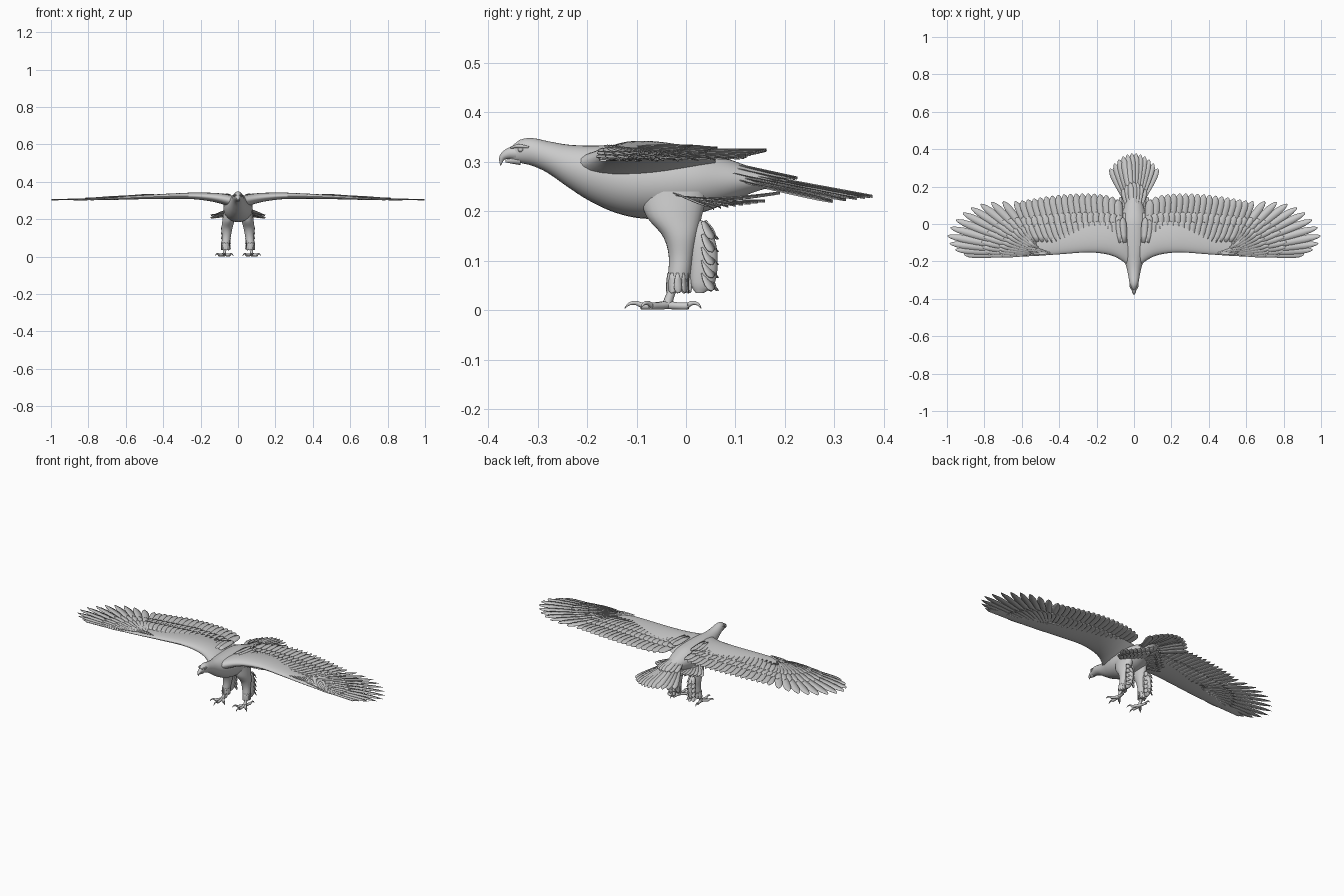
import bpy, bmesh, math
from math import sin, cos, pi
from mathutils import Vector

if "Cube" in bpy.data.objects:
    bpy.data.objects.remove(bpy.data.objects["Cube"])

grey = bpy.data.materials.new("plumage grey")
grey.use_nodes = True
GREY = (0.6, 0.6, 0.6, 1)
grey.diffuse_color = GREY
grey.node_tree.nodes["Principled BSDF"].inputs["Base Color"].default_value = GREY


def keyed(keys, t):
    """Smooth interpolation of rows (t, a, b, ...) at t."""
    t = min(max(t, keys[0][0]), keys[-1][0])
    i = max(k for k in range(len(keys) - 1) if keys[k][0] <= t)

    def slope(k, c):
        a, b = keys[max(k - 1, 0)], keys[min(k + 1, len(keys) - 1)]
        return (b[c] - a[c]) / (b[0] - a[0])
    p, q = keys[i], keys[i + 1]
    h = q[0] - p[0]
    u = (t - p[0]) / h
    return [(2*u**3 - 3*u*u + 1) * p[c] + (u**3 - 2*u*u + u) * h * slope(i, c)
            + (3*u*u - 2*u**3) * q[c] + (u**3 - u*u) * h * slope(i + 1, c)
            for c in range(1, len(p))]


def finish(name, bm, mirror=True, thick=0, angle=50):
    bmesh.ops.recalc_face_normals(bm, faces=bm.faces)
    mesh = bpy.data.meshes.new(name)
    bm.to_mesh(mesh)
    bm.free()
    ob = bpy.data.objects.new(name, mesh)
    bpy.context.collection.objects.link(ob)
    mesh.materials.append(grey)
    bpy.ops.object.select_all(action='DESELECT')
    ob.select_set(True)
    bpy.context.view_layer.objects.active = ob
    bpy.ops.object.shade_smooth_by_angle(angle=math.radians(angle))
    if thick:
        ob.modifiers.new("thickness", 'SOLIDIFY').thickness = thick
    if mirror:
        ob.modifiers.new("mirror", 'MIRROR')
    return ob


def loft(name, keys, section, steps=40, sides=24, mirror=True):
    """Skin of rings; section(t, values, angle) gives each point."""
    bm = bmesh.new()
    rings = []
    for i in range(steps + 1):
        t = keys[0][0] + (keys[-1][0] - keys[0][0]) * i / steps
        v = keyed(keys, t)
        rings.append([bm.verts.new(section(t, v, 2 * pi * j / sides)) for j in range(sides)])
    for a, b in zip(rings, rings[1:]):
        for j in range(sides):
            k = (j + 1) % sides
            bm.faces.new((a[j], a[k], b[k], b[j]))
    bm.faces.new(rings[0])
    bm.faces.new(rings[-1])
    return finish(name, bm, mirror)


def tube(name, paths, mirror=True):
    """Tapered round rods; each point is (x, y, z, radius)."""
    cu = bpy.data.curves.new(name, 'CURVE')
    cu.dimensions = '3D'
    cu.bevel_depth = 1
    cu.bevel_resolution = 3
    cu.use_fill_caps = True
    for pts in paths:
        sp = cu.splines.new('POLY')
        fine = [keyed([(i, *p) for i, p in enumerate(pts)], k / 4) for k in range(4 * len(pts) - 3)]
        sp.points.add(len(fine) - 1)
        for sp_pt, p in zip(sp.points, fine):
            sp_pt.co = (*p[:3], 1)
            sp_pt.radius = p[3]
        sp.use_smooth = True
    cu.materials.append(grey)
    ob = bpy.data.objects.new(name, cu)
    bpy.context.collection.objects.link(ob)
    if mirror:
        ob.modifiers.new("mirror", 'MIRROR')


BLADE = [(0, .5), (.3, .85), (.6, 1), (.8, .95), (.9, .75), (.97, .4), (1, .1)]


def feather(bm, base, tip, width, root=1, up=(0, 0, 1), tilt=.0025):
    """One blade; root narrows its inner half, tilt makes neighbours overlap."""
    base, tip, up = Vector(base), Vector(tip), Vector(up)
    side = (tip - base).cross(up).normalized()
    rows = []
    for t, w in BLADE:
        half = side * width / 2 * w * (root + (1 - root) * t)
        c = base.lerp(tip, t)
        rows.append([bm.verts.new(c + half * s + up * (tilt * s + .001 * (1 - s * s))) for s in (-1, 0, 1)])
    for a, b in zip(rows, rows[1:]):
        for j in (0, 1):
            bm.faces.new((a[j], a[j + 1], b[j + 1], b[j]))


# body, neck and head in one skin: y, top, bottom, half width
BODY = [(-.356, .328, .304, .007), (-.335, .345, .298, .018), (-.31, .348, .292, .025),
        (-.28, .342, .278, .03), (-.24, .335, .25, .038), (-.2, .333, .224, .05),
        (-.15, .334, .2, .066), (-.1, .334, .187, .076), (-.04, .332, .185, .078),
        (.02, .326, .194, .072), (.08, .308, .215, .056), (.13, .29, .236, .04), (.19, .272, .255, .022)]
loft("body", BODY, lambda y, v, a: (v[2] * cos(a), y, (v[0] + v[1]) / 2 + (v[0] - v[1]) / 2 * sin(a)),
     56, 32, False)

# beak, brows and eyes
tube("upper_beak", [[(0, -.34, .318, .015), (0, -.357, .317, .012), (0, -.371, .309, .007), (0, -.375, .293, .001)]], False)
tube("lower_beak", [[(0, -.335, .304, .011), (0, -.352, .303, .007), (0, -.365, .301, .002)]], False)
tube("brow", [[(.008, -.354, .329, .002), (.018, -.338, .332, .004), (.023, -.318, .33, .002)]])
bm = bmesh.new()
bmesh.ops.create_uvsphere(bm, u_segments=16, v_segments=10, radius=.0055)
bmesh.ops.translate(bm, verts=bm.verts, vec=(.0165, -.334, .325))
finish("eye", bm)

# wing arm: x, leading edge, trailing edge, height, half thickness
ARM = [(.02, -.235, .06, .292, .03), (.05, -.207, .06, .3, .033), (.1, -.176, .05, .312, .028),
       (.16, -.159, .04, .32, .023), (.25, -.152, .03, .325, .018), (.4, -.162, .0, .322, .014),
       (.55, -.172, -.04, .316, .01), (.72, -.175, -.1, .308, .006), (.88, -.176, -.15, .303, .002)]


def arm_section(x, v, a):
    lead, trail, z, half = v
    s = (1 - cos(a)) / 2
    return (x, lead + (trail - lead) * s, z + 1.25 * half * sin(a) * (1 - s) ** .5)


loft("wing_arm", ARM, arm_section, 50, 28)

# flight feathers, then covert rows that follow them
LIFT = [(.05, .318), (.3, .325), (.5, .319), (.7, .31), (1, .303)]
TRAIL = [(.085, .13), (.13, .15), (.22, .162), (.35, .16), (.48, .145), (.6, .125)]
TIPS = [(0, .635, .121), (1, .7, .12), (3, .82, .106), (5, .915, .058), (7, .982, -.02),
        (8, .998, -.064), (9, .985, -.105), (10, .955, -.138), (11, .91, -.163)]
flight = []
for i in range(17):
    x = .085 + .515 * i / 16
    flight.append((Vector((.075 + .455 * i / 16, -.04 - .01 * i / 16, 0)),
                   Vector((x, keyed(TRAIL, x)[0], 0)), .047))
for i in range(12):
    u = i / 11
    flight.append((Vector((.55 + .09 * u, -.05 - .11 * u, 0)), Vector((*keyed(TIPS, i), 0)), .041))


def lifted(p, dz):
    return (p.x, p.y, keyed(LIFT, p.x)[0] + dz)


def wing_row(name, start, end, dz0, dz1, widen, first=0):
    bm = bmesh.new()
    for b, t, w in flight[first:]:
        feather(bm, lifted(b.lerp(t, start), dz0), lifted(b.lerp(t, end), dz1), w * widen)
    finish(name, bm, thick=.0015)


wing_row("flight_feathers", 0, 1, 0, 0, 1)
wing_row("greater_coverts", -.1, .52, .006, .004, .95)
wing_row("median_coverts", -.25, .28, .009, .008, .9)
wing_row("under_coverts", -.1, .45, -.005, -.004, .95)

# small thumb feathers on the wing bend
bm = bmesh.new()
for i in range(5):
    feather(bm, (.45 + .012 * i, -.155 + .004 * i, .331), (.55 + .012 * i, -.158 + .012 * i, .327 - .001 * i), .016)
finish("thumb_feathers", bm, thick=.0015)

# shoulder feathers bridging back and wing
bm = bmesh.new()
for i in range(6):
    x = .05 + .022 * i
    feather(bm, (x, -.1, .335), (x + .01, .035 - .012 * i, .331), .035)
finish("shoulder_feathers", bm, thick=.0015)

# tail fan
bm = bmesh.new()
for i in range(12):
    s = (i - 5.5) / 5.5
    feather(bm, (s * .03, .09, .284 - .018 * s * s), (s * .128, .378 - .082 * s * s, .231 - .01 * s * s), .043, .45)
finish("tail_fan", bm, False, .0015)
bm = bmesh.new()
for i in range(7):
    s = (i - 3) / 3
    feather(bm, (s * .025, .06, .304 - .02 * s * s), (s * .06, .225 - .04 * s * s, .268 - .01 * s * s), .035, .7)
finish("tail_coverts", bm, False, .0015)

# flank and under-tail feathers
bm = bmesh.new()
for row in range(2):
    for i in range(8):
        s = i / 7
        feather(bm, (.01 + .05 * s, -.01 - .02 * s, .212 + .02 * s + .008 * row),
                (.02 + .125 * s, .19 - .105 * s - .03 * row, .238 - .016 * s - .016 * row), .034, .8)
finish("flank_feathers", bm, thick=.0015)

# legs: z, x, y, half width, half depth
LEG = [(.04, .07, -.022, .012, .014), (.06, .067, -.016, .02, .021), (.11, .062, -.01, .024, .025),
       (.15, .059, -.012, .029, .035), (.19, .052, -.024, .032, .056), (.24, .045, -.025, .032, .07)]
TUFT = [(.035, .068, .028, .004, .008), (.05, .066, .033, .012, .023), (.1, .063, .036, .017, .028),
        (.15, .06, .032, .015, .024), (.182, .058, .025, .005, .008)]


def leg_section(z, v, a):
    return (v[0] + v[2] * cos(a), v[1] + v[3] * sin(a), z)


loft("thigh", LEG, leg_section, 24, 24)
loft("thigh_tuft", TUFT, leg_section, 20, 16)

# hanging leg feathers and ankle cuff
bm = bmesh.new()
for row in range(5):
    for side in (-1, 0, 1):
        z = .18 - .026 * row
        feather(bm, (.062 + side * .014, .035, z), (.064 + side * .02, .064 - .01 * abs(side), z - .036),
                .024, 1, (side * .7, 1 - .6 * abs(side), .3))
for i in range(10):
    a = 2 * pi * i / 10
    feather(bm, (.067 + .02 * cos(a), -.015 + .02 * sin(a), .075),
            (.069 + .02 * cos(a), -.015 + .022 * sin(a), .035), .018, 1, (cos(a), sin(a), .1))
finish("leg_feathers", bm, thick=.0015)

# shank, toes and claws
tube("shank", [[(.068, -.018, .06, .01), (.071, -.03, .035, .0085), (.073, -.038, .012, .01)]])
STEPS = [(0, .011, .009), (.3, .009, .0075), (.52, .0085, .0075), (.62, .009, .007)]
CLAW = [(.58, .0095, .0055), (.74, .015, .0045), (.9, .0125, .003), (1, .004, .0008)]
toes, claws = [], []
for angle, length in ((-42, .072), (0, .086), (42, .072), (170, .07)):
    dx, dy = sin(math.radians(angle)), -cos(math.radians(angle))
    for shape, out in ((STEPS, toes), (CLAW, claws)):
        out.append([(.073 + dx * length * d, -.038 + dy * length * d, z, r) for d, z, r in shape])
tube("toes", toes)
tube("claws", claws)
